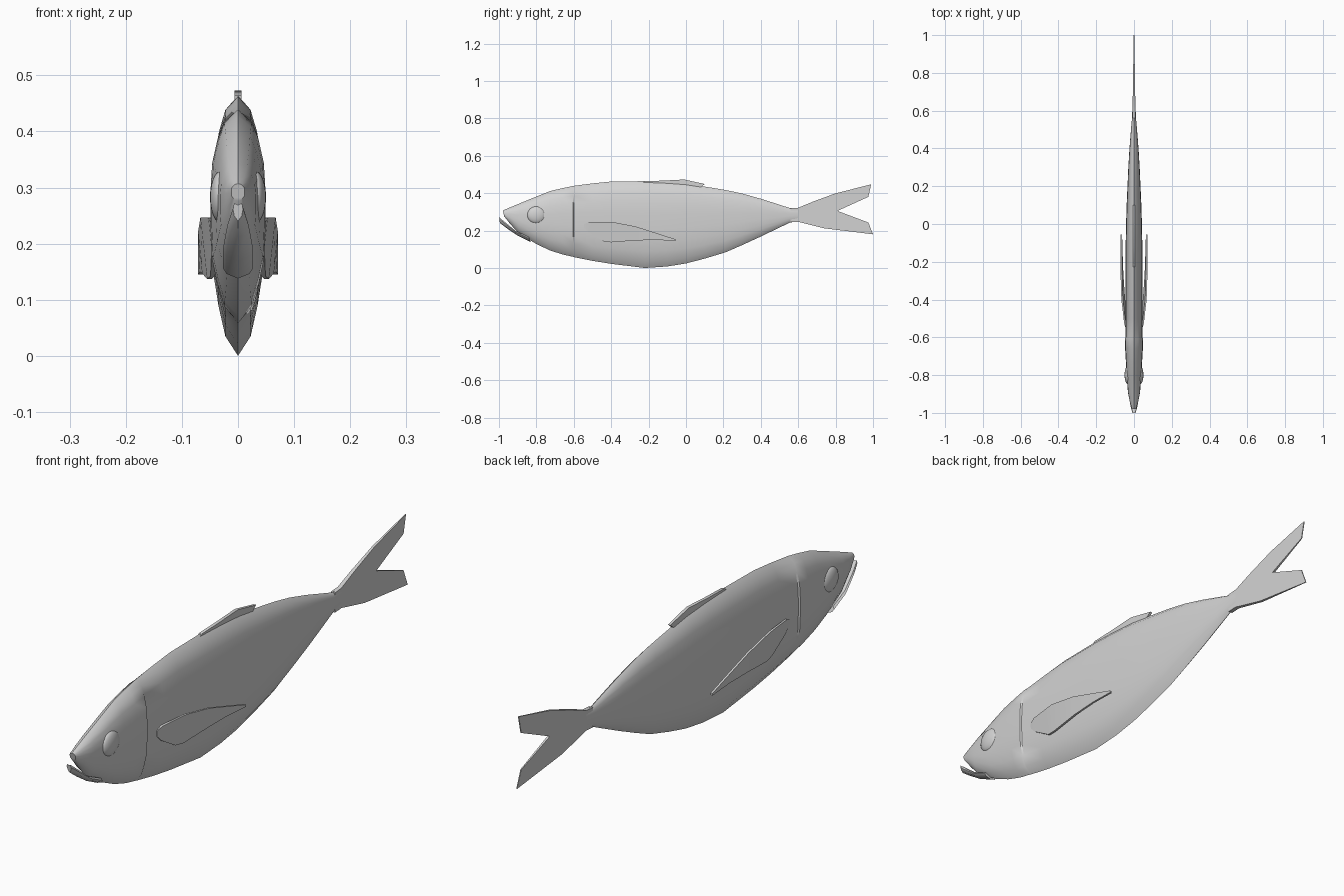
import bpy, bmesh, math

if "Cube" in bpy.data.objects:
    bpy.data.objects.remove(bpy.data.objects["Cube"], do_unlink=True)

grey = bpy.data.materials.new("plain_grey")
grey.use_nodes = True
COLOUR = (0.65, 0.65, 0.65, 1)
grey.diffuse_color = COLOUR
grey.node_tree.nodes["Principled BSDF"].inputs["Base Color"].default_value = COLOUR


def finish(name, bm, angle=38):
    bmesh.ops.recalc_face_normals(bm, faces=bm.faces)
    mesh = bpy.data.meshes.new(name)
    bm.to_mesh(mesh)
    bm.free()
    mesh.materials.append(grey)
    mesh.shade_smooth()
    mesh.set_sharp_from_angle(angle=math.radians(angle))
    obj = bpy.data.objects.new(name, mesh)
    bpy.context.collection.objects.link(obj)
    return obj


def skin(name, rings, angle=38):
    """Join closed rings of points into one capped surface."""
    bm = bmesh.new()
    rows = [[bm.verts.new(p) for p in ring] for ring in rings]
    n = len(rows[0])
    for a, b in zip(rows, rows[1:]):
        for i in range(n):
            j = (i + 1) % n
            bm.faces.new((a[i], a[j], b[j], b[i]))
    bm.faces.new(rows[0])
    bm.faces.new(rows[-1])
    return finish(name, bm, angle)


def loft(name, half, stations):
    """Each station is top y, top z, bottom y, bottom z, half width."""
    ring = half + [(-u, v) for u, v in reversed(half) if u > 0]
    rings = [[(u * w, by + v * (ty - by), bz + v * (tz - bz)) for u, v in ring]
             for ty, tz, by, bz, w in stations]
    return skin(name, rings)


def plate(name, outline, half_thickness):
    """Thin upright plate whose thickness depends on y."""
    bm = bmesh.new()
    sides = [[bm.verts.new((s * half_thickness(y), y, z)) for y, z in outline]
             for s in (1, -1)]
    for side in sides:
        bm.faces.new(side)
    n = len(outline)
    for i in range(n):
        j = (i + 1) % n
        bm.faces.new((sides[0][i], sides[0][j], sides[1][j], sides[1][i]))
    return finish(name, bm)


# Body, with a small step behind the gill covers
BODY_HALF = [(0, 1), (.5, .945), (.75, .86), (.94, .75), (1, .62), (1, .45),
             (.95, .3), (.77, .19), (.5, .075), (0, 0)]
loft("body", BODY_HALF, [
    (-.98, .307, -.972, .276, .012), (-.945, .322, -.94, .235, .022),
    (-.89, .345, -.895, .186, .032), (-.80, .382, -.80, .128, .039),
    (-.73, .41, -.73, .095, .043), (-.66, .427, -.66, .072, .047),
    (-.605, .438, -.605, .060, .049), (-.60, .439, -.60, .058, .044),
    (-.50, .452, -.50, .038, .045), (-.40, .462, -.40, .022, .045),
    (-.22, .464, -.22, .0, .045), (-.10, .459, -.10, .008, .044),
    (0, .451, 0, .024, .042), (.10, .435, .10, .05, .039),
    (.21, .417, .21, .083, .034), (.30, .398, .30, .122, .030),
    (.40, .370, .40, .168, .024), (.50, .338, .50, .216, .016),
    (.556, .320, .556, .243, .011), (.60, .321, .60, .249, .009),
])

# Lower jaw, parted slightly from the snout
JAW_HALF = [(0, .9), (.75, 1), (1, .7), (.75, .3), (0, 0)]
loft("lower_jaw", JAW_HALF, [
    (-1.0, .272, -.995, .240, .009), (-.965, .243, -.955, .210, .019),
    (-.91, .198, -.895, .170, .027), (-.84, .165, -.83, .138, .027),
])

# Dorsal fin
plate("dorsal_fin", [(-.24, .45), (-.22, .464), (-.12, .467), (-.01, .473),
                     (.03, .464), (.10, .449), (.082, .434), (.06, .42)],
      lambda y: .006 - .012 * max(y, 0))

# Forked tail, thinning to the tips
plate("tail_fin", [(.56, .319), (.60, .322), (.68, .355), (.80, .399),
                   (.99, .447), (.975, .380), (.81, .305), (.975, .243),
                   (1.0, .180), (.74, .212), (.60, .247), (.56, .245)],
      lambda y: .0085 - .016 * (y - .56))

# Side fins and eyes, mirrored left and right
# Stations: y, top z, bottom z, top x, bottom x
FIN = [(-.545, .235, .215, .047, .046), (-.52, .246, .190, .053, .047),
       (-.44, .247, .142, .062, .049), (-.40, .247, .137, .067, .055),
       (-.27, .222, .147, .071, .064), (-.16, .187, .150, .071, .068),
       (-.055, .153, .145, .071, .071)]
THICK = .008
for s, side in ((1, "left"), (-1, "right")):
    skin(side + "_side_fin",
         [[(s * xt, y, zt), (s * xb, y, zb),
           (s * (xb - THICK), y, zb), (s * (xt - THICK), y, zt)]
          for y, zt, zb, xt, xb in FIN])

    bm = bmesh.new()
    bmesh.ops.create_uvsphere(bm, u_segments=20, v_segments=12, radius=1)
    for v in bm.verts:
        v.co = (s * .031 + v.co.x * .019, -.80 + v.co.y * .05, .283 + v.co.z * .046)
    finish(side + "_eye", bm, 60)
